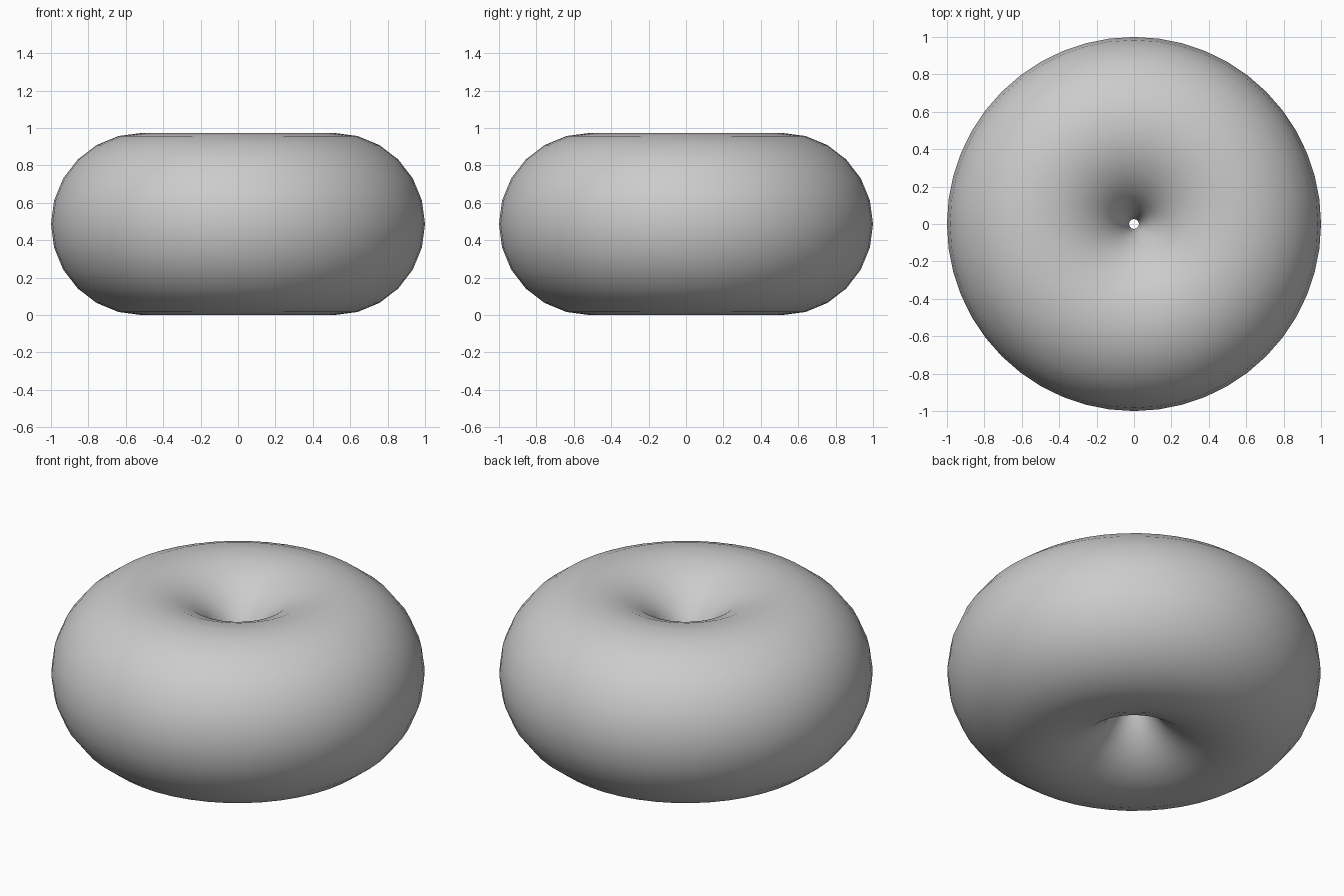
import bpy

if "Cube" in bpy.data.objects:
    bpy.data.objects.remove(bpy.data.objects["Cube"])

# Smooth ring with a very narrow central hole
MINOR = 0.487
MAJOR = 1.0 - MINOR

bpy.ops.mesh.primitive_torus_add(
    major_radius=MAJOR, minor_radius=MINOR,
    major_segments=48, minor_segments=24,
    location=(0, 0, MINOR))
ring = bpy.context.object
ring.name = "ring"
bpy.ops.object.shade_smooth()
